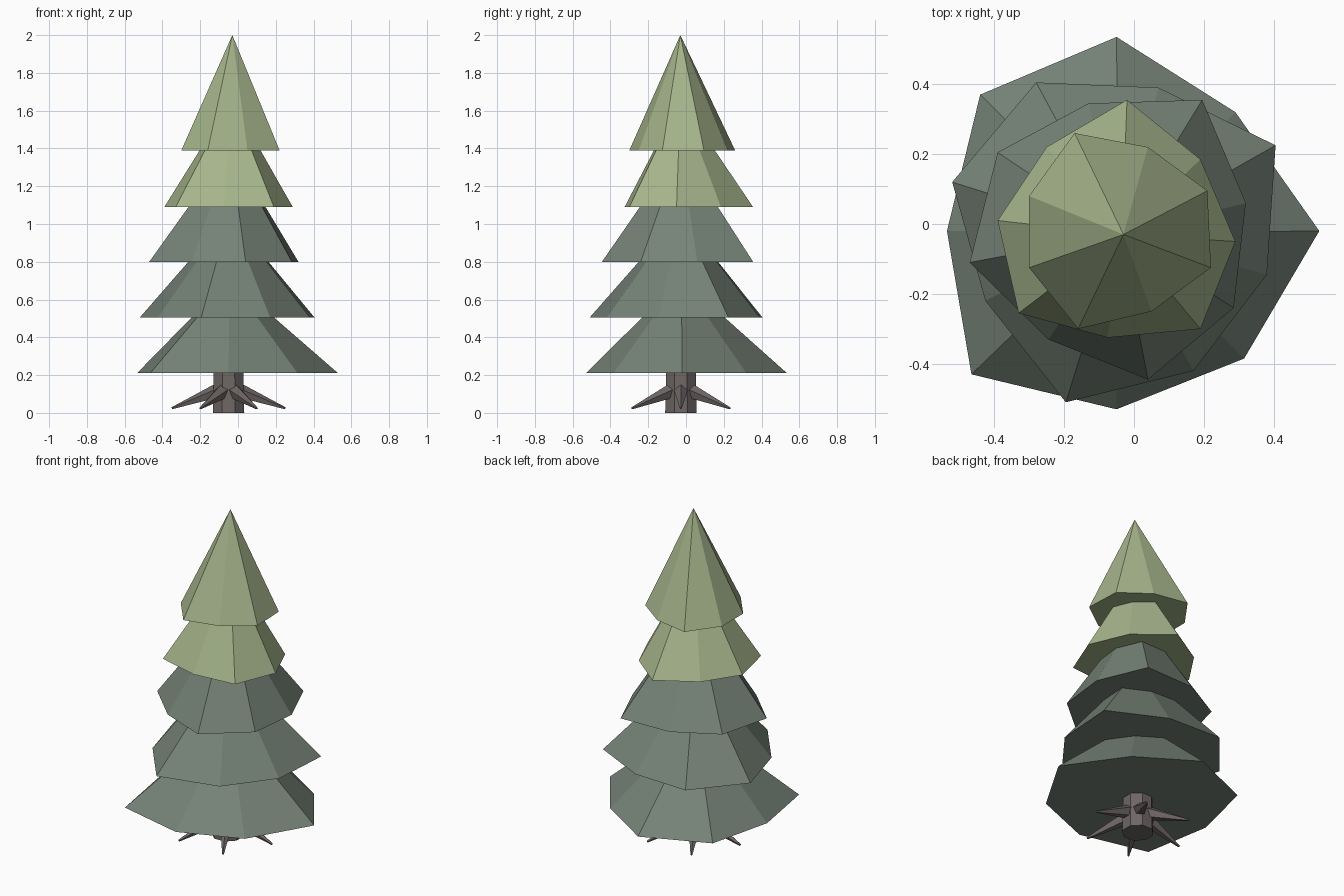
import bpy, bmesh, math
from mathutils import Vector

if "Cube" in bpy.data.objects:
    bpy.data.objects.remove(bpy.data.objects["Cube"])


def material(name, rgb):
    m = bpy.data.materials.new(name)
    m.diffuse_color = (*rgb, 1)
    m.use_nodes = True
    m.node_tree.nodes["Principled BSDF"].inputs["Base Color"].default_value = m.diffuse_color
    return m


LIGHT = material("light green", (0.38, 0.46, 0.26))
DARK = material("dark green", (0.18, 0.225, 0.185))
BARK = material("grey brown bark", (0.155, 0.133, 0.13))


def finish(name, bm, mat):
    bmesh.ops.recalc_face_normals(bm, faces=bm.faces)
    me = bpy.data.meshes.new(name)
    bm.to_mesh(me)
    bm.free()
    me.materials.append(mat)
    ob = bpy.data.objects.new(name, me)
    bpy.context.collection.objects.link(ob)
    return ob


def tier(name, outline, z, apex, mat):
    """Irregular pyramid with a flat underside."""
    bm = bmesh.new()
    rim = [bm.verts.new((x, y, z)) for x, y in outline]
    tip = bm.verts.new(apex)
    bm.faces.new(rim)
    for a, b in zip(rim, rim[1:] + rim[:1]):
        bm.faces.new((a, b, tip))
    finish(name, bm, mat)


def spike(name, start, end, r1, r2, sides, mat, turn=0.0):
    """Tapered closed prism between two points."""
    start, end = Vector(start), Vector(end)
    axis = end - start
    rot = axis.to_track_quat('Z', 'Y')
    bm = bmesh.new()
    rings = []
    for c, r in ((start, r1), (end, r2)):
        angles = [turn + math.tau * i / sides for i in range(sides)]
        rings.append([bm.verts.new(c + rot @ Vector((r * math.cos(a), r * math.sin(a), 0)))
                      for a in angles])
    for ring in rings:
        bm.faces.new(ring)
    for i in range(sides):
        j = (i + 1) % sides
        bm.faces.new((rings[0][i], rings[0][j], rings[1][j], rings[1][i]))
    finish(name, bm, mat)


# Foliage tiers, from the top down
tier("foliage_top", [(-.17, .26), (.04, .22), (.21, .095), (.22, -.125),
                     (.05, -.25), (-.16, -.30), (-.30, -.125), (-.30, .08)],
     1.39, (-.03, -.03, 2.0), LIGHT)
tier("foliage_upper", [(-.02, .355), (.19, .185), (.29, -.05), (.19, -.30),
                       (-.075, -.325), (-.33, -.255), (-.39, .01), (-.25, .22)],
     1.09, (-.035, -.03, 1.66), LIGHT)
tier("foliage_middle", [(.195, .355), (.32, .06), (.285, -.24), (.04, -.445),
                        (-.245, -.33), (-.47, -.11), (-.39, .205), (-.13, .345)],
     0.80, (-.04, -.03, 1.40), DARK)
tier("foliage_lower", [(-.28, .405), (.07, .39), (.405, .225), (.38, -.145),
                       (.17, -.42), (-.195, -.51), (-.425, -.22), (-.52, .12)],
     0.505, (-.045, -.03, 1.05), DARK)
tier("foliage_bottom", [(-.05, .535), (.29, .32), (.53, -.02), (.315, -.385),
                        (-.05, -.53), (-.465, -.43), (-.535, -.02), (-.44, .37)],
     0.21, (-.045, -.025, 0.71), DARK)

# Trunk
CX, CY = -0.05, -0.027
spike("trunk", (CX, CY, 0), (CX, CY, 0.3), 0.09, 0.083, 8, BARK, math.pi / 8)

# Six roots spreading out to the ground
for k in range(6):
    a = math.tau * k / 6
    c, s = math.cos(a), math.sin(a)
    spike(f"root_{k + 1}", (CX + .05 * c, CY + .05 * s, .118),
          (CX + .30 * c, CY + .30 * s, .024), .042, .006, 5, BARK, math.pi / 2)
